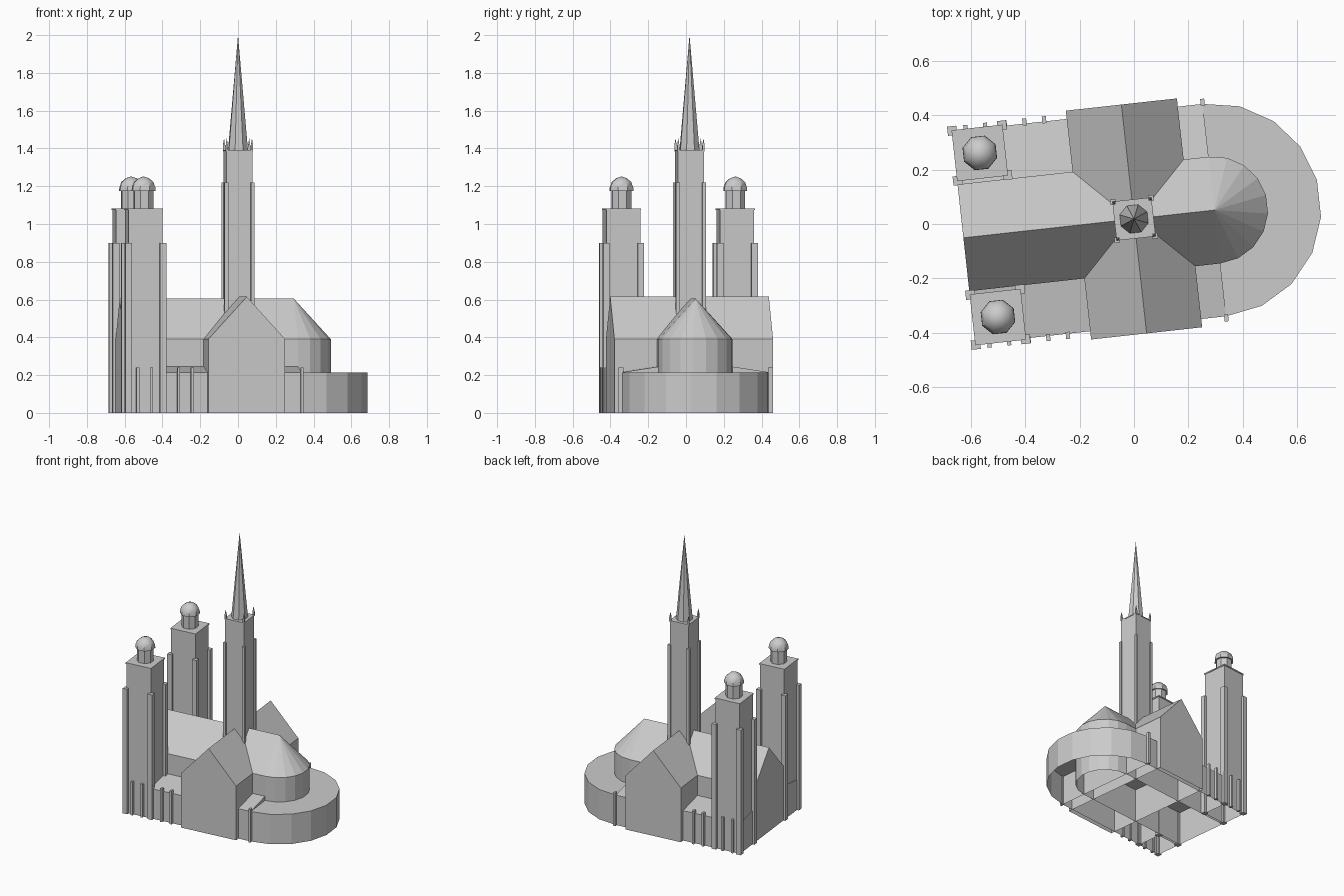
import bpy
import bmesh
from math import radians, pi, sin, cos
from mathutils import Matrix

cube = bpy.data.objects.get("Cube")
if cube:
    bpy.data.objects.remove(cube, do_unlink=True)

stone = bpy.data.materials.new("stone_grey")
stone.use_nodes = True
GREY = (0.6, 0.6, 0.6, 1)
stone.diffuse_color = GREY
stone.node_tree.nodes["Principled BSDF"].inputs["Base Color"].default_value = GREY

# The whole building stands turned slightly on its site
SITE = Matrix.Translation((0, 0.0185, 0)) @ Matrix.Rotation(radians(6.3), 4, "Z")

NAVE, AISLE = 0.197, 0.392          # half widths
WEST, EAST = -0.63, 0.297           # ends of the straight walls
EAVES, RIDGE, AISLE_TOP = 0.39, 0.605, 0.215


def finish(name, bm, open_base=False):
    """Turn a bmesh into an object, leaving shells open at the ground."""
    bmesh.ops.recalc_face_normals(bm, faces=bm.faces)
    if open_base:
        ground = min(v.co.z for v in bm.verts) + 1e-4
        floor = [f for f in bm.faces if all(v.co.z < ground for v in f.verts)]
        bmesh.ops.delete(bm, geom=floor, context="FACES_ONLY")
    mesh = bpy.data.meshes.new(name)
    bm.to_mesh(mesh)
    bm.free()
    mesh.materials.append(stone)
    obj = bpy.data.objects.new(name, mesh)
    obj.matrix_world = SITE
    bpy.context.collection.objects.link(obj)
    return obj


def prism(name, section, start, end, along_x=True):
    """Extrude an upright cross-section along the x or y axis."""
    bm = bmesh.new()
    place = (lambda a, w, z: (a, w, z)) if along_x else (lambda a, w, z: (w, a, z))
    near = [bm.verts.new(place(start, w, z)) for w, z in section]
    far = [bm.verts.new(place(end, w, z)) for w, z in section]
    bm.faces.new(near)
    bm.faces.new(far)
    for i in range(len(section)):
        j = (i + 1) % len(section)
        bm.faces.new((near[i], near[j], far[j], far[i]))
    return finish(name, bm, open_base=True)


def gabled(half, eaves, ridge):
    return [(-half, 0), (half, 0), (half, eaves), (0, ridge), (-half, eaves)]


def add_box(bm, x, y, hx, hy, z0, z1):
    m = Matrix.Translation((x, y, (z0 + z1) / 2)) @ Matrix.Diagonal((2 * hx, 2 * hy, z1 - z0, 1))
    bmesh.ops.create_cube(bm, size=1, matrix=m)


def box(name, x, y, half, z0, z1, open_base=False):
    bm = bmesh.new()
    add_box(bm, x, y, half, half, z0, z1)
    return finish(name, bm, open_base)


def corner_posts(name, x, y, offset, half, z0, z1):
    bm = bmesh.new()
    for sx in (-1, 1):
        for sy in (-1, 1):
            add_box(bm, x + sx * offset, y + sy * offset, half, half, z0, z1)
    return finish(name, bm)


def turned(name, x, y, profile, sides, first=0.0, sweep=2 * pi, open_base=False):
    """Faceted solid (or half solid) from a radius and height profile."""
    bm = bmesh.new()
    full = sweep > 6
    count = sides if full else sides + 1
    rings = []
    for r, z in profile:
        if r == 0:
            rings.append([bm.verts.new((x, y, z))] * count)
        else:
            angles = [first + sweep * i / sides for i in range(count)]
            rings.append([bm.verts.new((x + r * cos(a), y + r * sin(a), z)) for a in angles])
    for low, high in zip(rings, rings[1:]):
        for i in range(sides):
            j = (i + 1) % count
            corners = dict.fromkeys((low[i], low[j], high[j], high[i]))
            bm.faces.new(list(corners))
    bm.faces.new(rings[0])
    return finish(name, bm, open_base)


# Main body, open underneath
prism("nave", gabled(NAVE, EAVES, RIDGE), WEST, EAST)
prism("transept", gabled(0.205, EAVES, 0.615), -0.4225, 0.4225, along_x=False)
prism("aisles", [(-AISLE, 0), (AISLE, 0), (AISLE, AISLE_TOP), (NAVE, 0.245),
                 (-NAVE, 0.245), (-AISLE, AISLE_TOP)], WEST, EAST)

# Rounded east end: tall apse inside a low ambulatory
turned("apse", EAST, 0, [(NAVE, 0), (NAVE, EAVES), (0, RIDGE)], 9, -pi / 2, pi, True)
turned("ambulatory", EAST, 0, [(AISLE, 0), (AISLE, AISLE_TOP), (0, AISLE_TOP)],
       9, -pi / 2, pi, True)

# Slim buttresses along both aisles
bm = bmesh.new()
for side in (-1, 1):
    for x in [-0.578 + 0.0725 * i for i in range(5)] + [0.297]:
        add_box(bm, x, side * 0.398, 0.0075, 0.013, 0, 0.24)
finish("aisle_buttresses", bm)

# Twin west towers with octagonal lanterns and domes
for side, label in ((-1, "right"), (1, "left")):
    x, y = -0.536, side * 0.303
    box(label + "_tower", x, y, 0.09, 0, 1.075, open_base=True)
    box(label + "_tower_cornice", x, y, 0.094, 1.073, 1.082)
    corner_posts(label + "_tower_buttresses", x, y, 0.092, 0.017, 0, 0.9)
    turned(label + "_lantern", x, y, [(0.055, 1.08), (0.055, 1.18)], 8, pi / 8)
    dome = turned(label + "_dome", x, y,
                  [(0.066, 1.175), (0.065, 1.192), (0.054, 1.222),
                   (0.03, 1.242), (0, 1.252)], 8, pi / 8)
    bpy.ops.object.select_all(action="DESELECT")
    dome.select_set(True)
    bpy.context.view_layer.objects.active = dome
    bpy.ops.object.shade_smooth_by_angle(angle=radians(40))

# Crossing tower with spire and corner pinnacles
box("crossing_tower", 0, 0, 0.07, 0.5, 1.39, open_base=True)
box("crossing_cornice", 0, 0, 0.072, 1.386, 1.392)
corner_posts("crossing_buttresses", 0, 0, 0.07, 0.01, 0.5, 1.22)
corner_posts("pinnacle_bases", 0, 0, 0.067, 0.006, 1.385, 1.415)
for sx in (-1, 1):
    for sy in (-1, 1):
        turned("pinnacle", sx * 0.067, sy * 0.067, [(0.008, 1.415), (0, 1.455)], 4, pi / 4)
turned("spire", 0, 0, [(0.055, 1.39), (0, 2.0)], 8, pi / 8)
